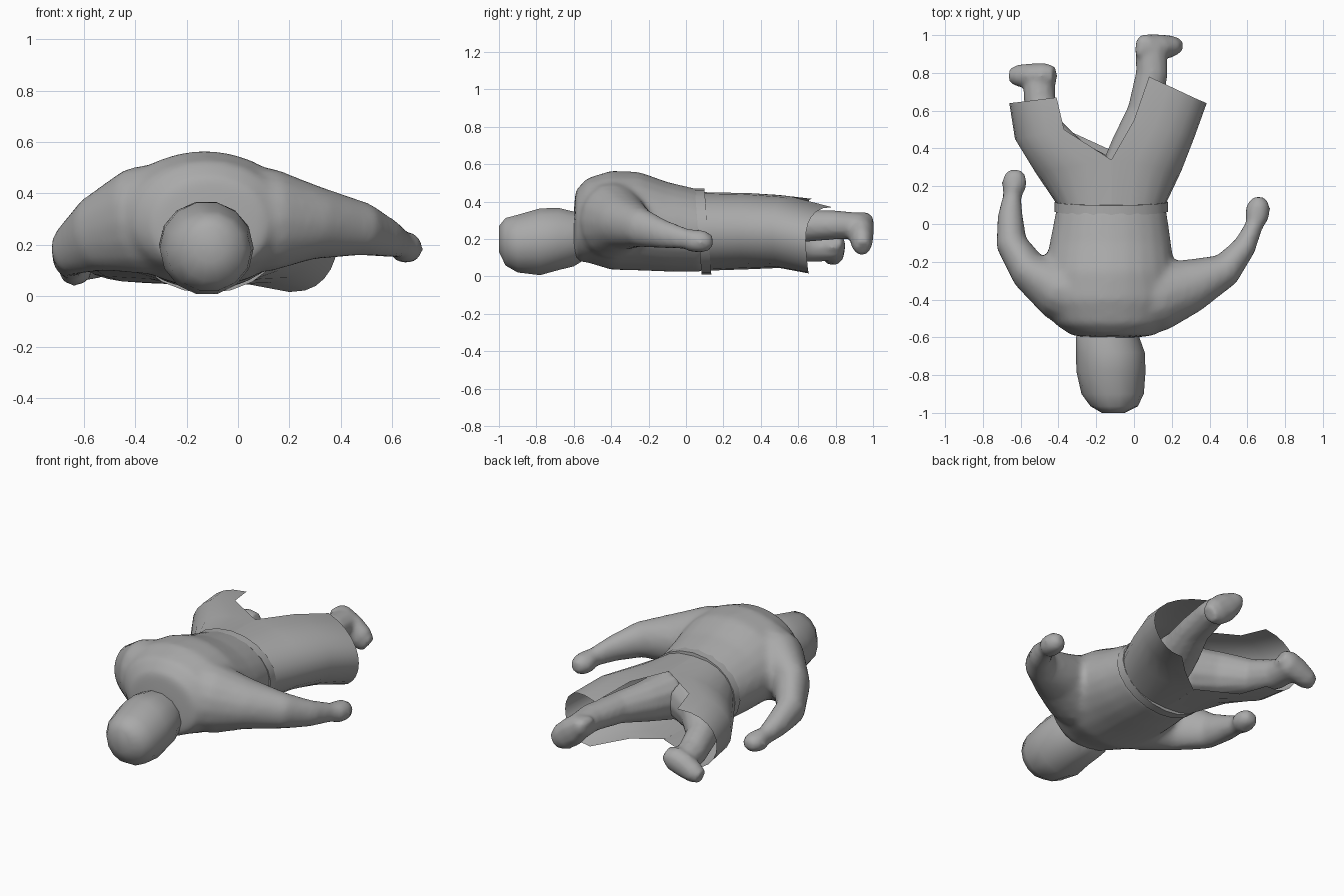
import bpy, math
from mathutils import Vector

cube = bpy.data.objects.get("Cube")
if cube:
    bpy.data.objects.remove(cube, do_unlink=True)

GREY = (0.4, 0.4, 0.4, 1)
grey = bpy.data.materials.new("plain_grey")
grey.use_nodes = True
grey.diffuse_color = GREY
grey.node_tree.nodes["Principled BSDF"].inputs["Base Color"].default_value = GREY


def add_mesh(name, verts, faces, sharp=50):
    mesh = bpy.data.meshes.new(name)
    mesh.from_pydata(verts, [], faces)
    mesh.materials.append(grey)
    obj = bpy.data.objects.new(name, mesh)
    bpy.context.collection.objects.link(obj)
    bpy.ops.object.select_all(action="DESELECT")
    obj.select_set(True)
    bpy.context.view_layer.objects.active = obj
    bpy.ops.object.mode_set(mode="EDIT")
    bpy.ops.mesh.select_all(action="SELECT")
    bpy.ops.mesh.normals_make_consistent(inside=False)
    bpy.ops.object.mode_set(mode="OBJECT")
    bpy.ops.object.shade_smooth_by_angle(angle=math.radians(sharp))
    return obj


def tube(name, rings, axis=None, sides=16, sharp=60):
    """Loft elliptical rings (x, y, z, side radius, height radius) along a path."""
    centres = [Vector(r[:3]) for r in rings]
    verts, faces = [], []
    last = len(rings) - 1
    for i, ring in enumerate(rings):
        along = Vector(axis) if axis else centres[min(i + 1, last)] - centres[max(i - 1, 0)]
        side = along.cross(Vector((0, 0, 1))).normalized()
        up = side.cross(along).normalized()
        for k in range(sides):
            a = math.tau * k / sides
            verts.append(centres[i] + side * ring[3] * math.cos(a) + up * ring[4] * math.sin(a))
    for i in range(last):
        for k in range(sides):
            n = (k + 1) % sides
            faces.append((i * sides + k, i * sides + n, (i + 1) * sides + n, (i + 1) * sides + k))
    faces.append(tuple(range(sides)))
    faces.append(tuple(range(last * sides, (last + 1) * sides)))
    return add_mesh(name, verts, faces, sharp)


def blend(name, parts, voxel, rounds):
    """Fuse overlapping parts into one smooth skin."""
    bpy.ops.object.select_all(action="DESELECT")
    for part in parts:
        part.select_set(True)
    bpy.context.view_layer.objects.active = parts[0]
    bpy.ops.object.join()
    obj = parts[0]
    obj.name = name
    remesh = obj.modifiers.new("fuse", "REMESH")
    remesh.mode = "VOXEL"
    remesh.voxel_size = voxel
    remesh.use_smooth_shade = True
    smooth = obj.modifiers.new("soften", "SMOOTH")
    smooth.factor = 0.5
    smooth.iterations = rounds


def coat_half(name, rows, steps=12):
    """Open half shell; rows hold top inner, outer and bottom inner points, then top and bottom z."""
    verts, faces = [], []
    for top, outer, bottom, z_top, z_bottom in rows:
        top, outer, bottom = Vector(top), Vector(outer), Vector(bottom)
        for k in range(steps + 1):
            t = math.pi * (k / steps - 0.5)
            inner = bottom.lerp(top, (1 + math.sin(t)) / 2)
            p = inner.lerp(outer, max(math.cos(t), 0) ** 0.8)
            z = (z_top + z_bottom) / 2 + (z_top - z_bottom) / 2 * math.sin(t)
            verts.append((p.x, p.y, z))
    w = steps + 1
    for i in range(len(rows) - 1):
        for k in range(steps):
            faces.append((i * w + k, i * w + k + 1, (i + 1) * w + k + 1, (i + 1) * w + k))
    return add_mesh(name, verts, faces, 70)


LENGTHWISE = (0, 1, 0)

# Torso with both arms growing out of the shoulders and ending in fists
torso = tube("torso", [
    (-.11, -.6, .22, .13, .13), (-.11, -.59, .27, .22, .19), (-.12, -.53, .3, .3, .225),
    (-.13, -.4, .3, .36, .265), (-.13, -.25, .295, .345, .264),
    (-.125, -.1, .265, .322, .24), (-.12, .1, .24, .288, .218)], LENGTHWISE, 24)
left_arm = tube("left_arm", [
    (0, -.4, .3, .2, .22), (.14, -.385, .295, .18, .2), (.3, -.325, .285, .145, .145),
    (.49, -.24, .26, .09, .105), (.585, -.12, .225, .063, .078), (.64, 0, .2, .047, .057),
    (.65, .04, .19, .068, .063), (.66, .1, .185, .064, .06), (.66, .143, .185, .035, .035)])
right_arm = tube("right_arm", [
    (-.25, -.38, .3, .2, .23), (-.4, -.345, .29, .165, .21), (-.555, -.25, .24, .105, .15),
    (-.65, -.1, .18, .083, .103), (-.655, .05, .14, .067, .072), (-.645, .15, .11, .048, .055),
    (-.635, .2, .1, .068, .064), (-.63, .25, .1, .064, .055), (-.63, .288, .1, .035, .035)])
blend("torso_and_arms", [torso, left_arm, right_arm], .02, 6)

# Head
tube("head", [
    (-.11, -1, .2, .06, .07), (-.105, -.965, .185, .125, .13), (-.113, -.9, .175, .165, .158),
    (-.122, -.78, .185, .183, .183), (-.125, -.68, .2, .182, .17),
    (-.14, -.6, .2, .168, .15), (-.13, -.52, .22, .13, .12)], LENGTHWISE, 14)

# Belt, leaning slightly
tube("belt", [
    (-.12, .065, .24, .27, .2), (-.12, .065, .24, .3, .23),
    (-.12, .117, .24, .3, .23), (-.12, .117, .24, .27, .2)], (0, 1, .08), 20, 40)

# Coat skirt, split between the legs above and below
coat_half("coat_left", [
    ((-.12, .1), (.165, .1), (-.12, .1), .45, .03),
    ((-.12, .34), (.25, .28), (-.12, .38), .445, .04),
    ((0, .55), (.32, .46), (.04, .5), .43, .045),
    ((.08, .78), (.385, .64), (.2, .66), .37, .015)])
coat_half("coat_right", [
    ((-.12, .1), (-.405, .1), (-.12, .1), .45, .03),
    ((-.12, .34), (-.52, .27), (-.12, .39), .445, .04),
    ((-.37, .5), (-.63, .45), (-.36, .5), .435, .05),
    ((-.41, .67), (-.66, .64), (-.43, .65), .415, .06)])

# Legs, with feet turned outward and down
left_leg = tube("left_leg", [
    (-.05, .25, .25, .14, .15), (-.01, .42, .26, .11, .12),
    (.055, .6, .27, .09, .09), (.095, .8, .275, .085, .078), (.09, .94, .27, .085, .07)], sides=12)
left_foot = tube("left_foot", [
    (.02, .94, .33, .05, .02), (.05, .935, .3, .07, .06),
    (.12, .935, .24, .07, .085), (.19, .94, .185, .06, .08), (.235, .945, .15, .04, .05)], sides=12)
blend("left_leg_and_foot", [left_leg, left_foot], .014, 4)
right_leg = tube("right_leg", [
    (-.2, .24, .25, .14, .15), (-.34, .35, .24, .11, .13),
    (-.46, .5, .2, .09, .1), (-.5, .66, .16, .085, .085), (-.505, .8, .15, .085, .07)], sides=12)
right_foot = tube("right_foot", [
    (-.42, .785, .19, .05, .04), (-.47, .785, .17, .068, .075),
    (-.54, .785, .145, .066, .075), (-.61, .785, .115, .06, .06), (-.655, .785, .1, .04, .04)], sides=12)
blend("right_leg_and_foot", [right_leg, right_foot], .014, 4)
